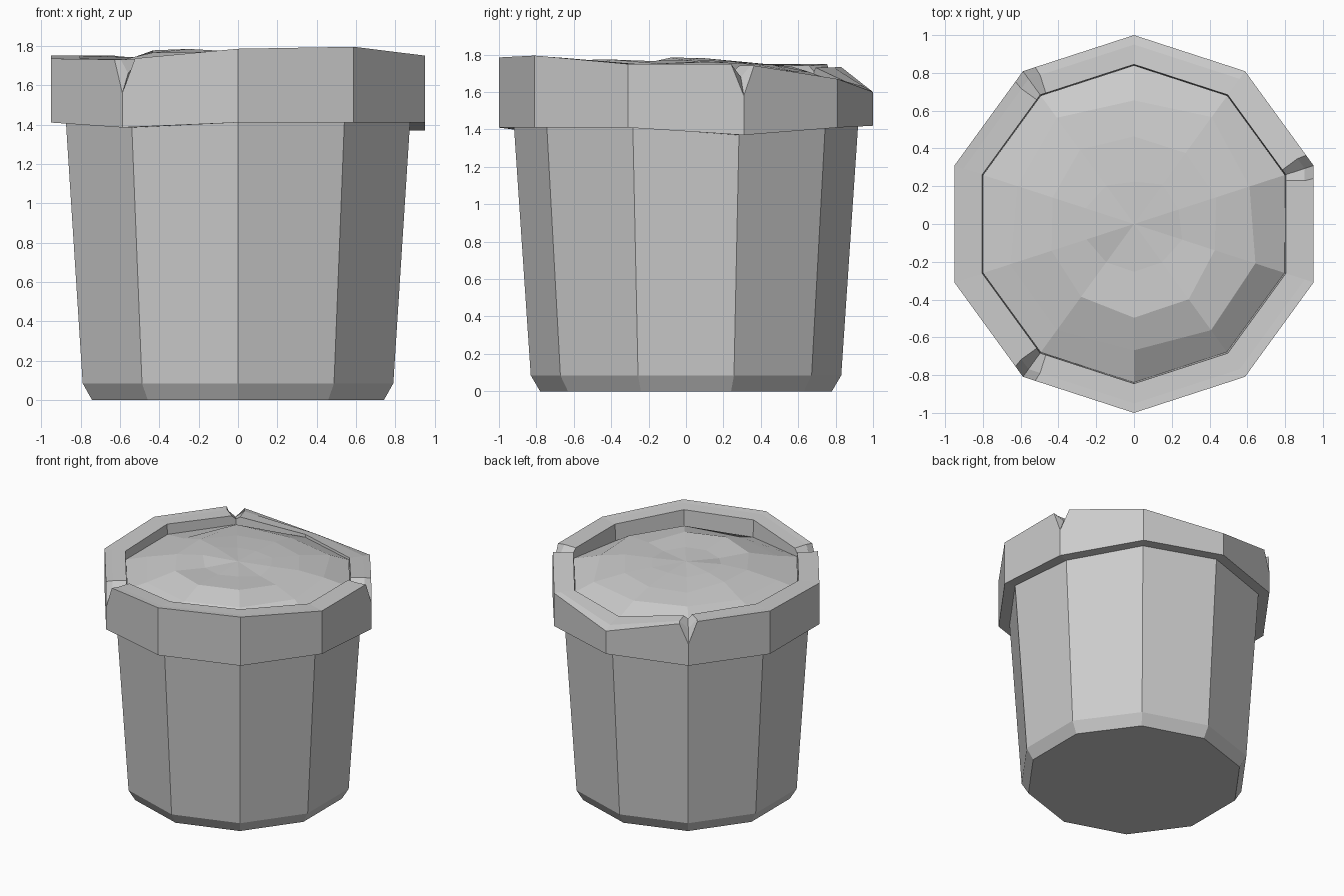
import bpy, math, random

if "Cube" in bpy.data.objects:
    bpy.data.objects.remove(bpy.data.objects["Cube"])

random.seed(4)
N = 10


def corner(k, r):
    a = math.radians(90 + 36 * (k % N))
    return r * math.cos(a), r * math.sin(a)


def lerp_list(vals, u):
    k = math.floor(u)
    t = u - k
    return vals[k % N] * (1 - t) + vals[(k + 1) % N] * t


def point(u, r, z):
    # point on the ten-sided outline; u counts corners from the back
    k = math.floor(u)
    t = u - k
    a, b = corner(k, r), corner(k + 1, r)
    return (a[0] * (1 - t) + b[0] * t, a[1] * (1 - t) + b[1] * t, z)


def make(name, verts, faces):
    me = bpy.data.meshes.new(name)
    me.from_pydata(verts, [], faces)
    me.update()
    ob = bpy.data.objects.new(name, me)
    bpy.context.collection.objects.link(ob)
    return ob


def bridge(cols, closed_profile=False):
    # columns run anticlockwise, each one a list of profile points
    m, n = len(cols[0]), len(cols)
    verts = [p for c in cols for p in c]
    faces = []
    for i in range(n):
        j = (i + 1) % n
        for s in range(m if closed_profile else m - 1):
            t = (s + 1) % m
            faces.append((i * m + s, j * m + s, j * m + t, i * m + t))
    return verts, faces


# tapered pot body with a chamfered foot
profile = [(0.78, 0), (0.83, 0.085), (0.92, 1.42)]
verts, faces = bridge([[point(k, r, z) for r, z in profile] for k in range(N)])
faces.append([k * len(profile) for k in reversed(range(N))])
make("pot_body", verts, faces)

# uneven rim with three chipped corners
outer = [1.60, 1.75, 1.75, 1.735, 1.73, 1.785, 1.795, 1.75, 1.75, 1.67]
inner = [1.66, 1.74, 1.75, 1.735, 1.73, 1.775, 1.785, 1.75, 1.75, 1.67]
bottom = [1.42, 1.41, 1.41, 1.41, 1.385, 1.41, 1.41, 1.41, 1.37, 1.41]
chips = (1, 4, 8)
cols = []
for k in range(N):
    for d in ((-1, 0, 1) if k in chips else (0,)):
        uo, ui = (k + 0.11 * d) % N, (k + 0.06 * d) % N
        zo, zi, zb = (lerp_list(v, uo) for v in (outer, inner, bottom))
        mid = (zo + zi) / 2
        if k in chips and d == 0:
            zo, mid, zi = zo - 0.17, zo - 0.07, zi - 0.03
        cols.append([point(uo, 0.90, zb), point(uo, 1.0, zb), point(uo, 1.0, zo),
                     point(uo, 0.95, mid), point(ui, 0.845, zi), point(ui, 0.835, 1.56)])
make("pot_rim", *bridge(cols, True))

# lumpy mound of soil
edge = [1.64, 1.67, 1.67, 1.67, 1.68, 1.64, 1.61, 1.62, 1.68, 1.655]
rings = [(0.84, None), (0.67, 1.725), (0.47, 1.76), (0.25, 1.77)]
cols = []
for k in range(N):
    col = []
    for r, z in rings:
        if z is None:
            col.append(point(k, r, edge[k]))
        else:
            rr = r + random.uniform(-0.03, 0.03)
            col.append(point(k, rr, z + random.uniform(-0.02, 0.02)))
    cols.append(col)
verts, faces = bridge(cols)
m = len(rings)
verts.append((0, 0, 1.77))
faces += [(k * m + m - 1, (k + 1) % N * m + m - 1, len(verts) - 1) for k in range(N)]
make("soil", verts, faces)
